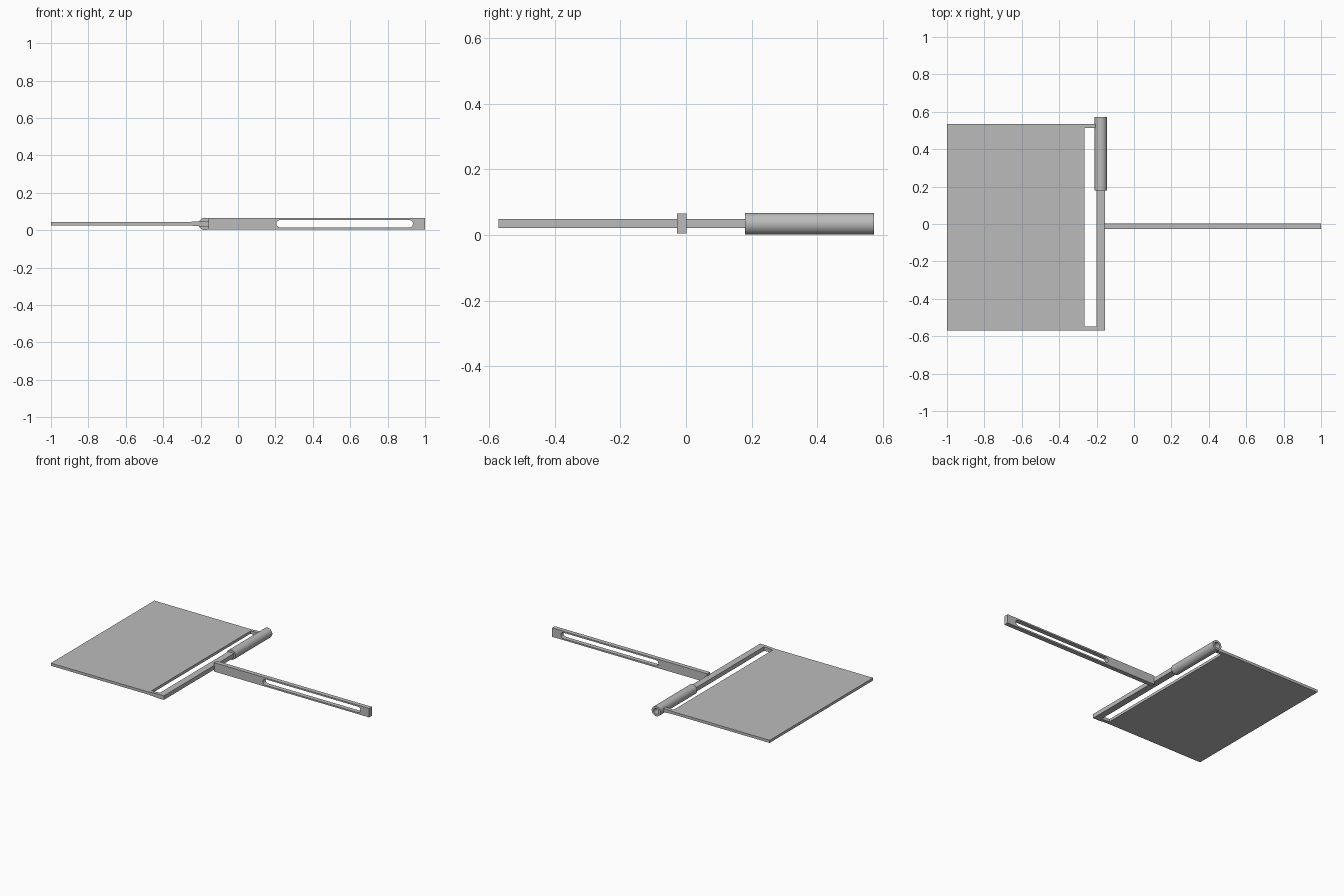
import bpy, bmesh, math
from mathutils import Matrix

cube = bpy.data.objects.get("Cube")
if cube:
    bpy.data.objects.remove(cube, do_unlink=True)

grey = bpy.data.materials.new("plain grey")
grey.use_nodes = True
grey.diffuse_color = (0.5, 0.5, 0.5, 1)
grey.node_tree.nodes["Principled BSDF"].inputs["Base Color"].default_value = (0.5, 0.5, 0.5, 1)


def finish(name, bm):
    bmesh.ops.recalc_face_normals(bm, faces=bm.faces)
    mesh = bpy.data.meshes.new(name)
    bm.to_mesh(mesh)
    bm.free()
    mesh.materials.append(grey)
    obj = bpy.data.objects.new(name, mesh)
    bpy.context.collection.objects.link(obj)
    return obj


def extrude_profile(name, profile, y0, y1):
    """Solid made from an (x, z) outline swept along y."""
    bm = bmesh.new()
    face = bm.faces.new([bm.verts.new((x, y0, z)) for x, z in profile])
    moved = bmesh.ops.extrude_face_region(bm, geom=[face])["geom"]
    bmesh.ops.translate(bm, vec=(0, y1 - y0, 0),
                        verts=[v for v in moved if isinstance(v, bmesh.types.BMVert)])
    return finish(name, bm)


def box(name, x0, x1, y0, y1, z0, z1):
    return extrude_profile(name, [(x0, z0), (x1, z0), (x1, z1), (x0, z1)], y0, y1)


def cylinder_y(name, x, z, radius, y0, y1, sides=48):
    circle = [(x + radius * math.cos(math.tau * i / sides),
               z + radius * math.sin(math.tau * i / sides)) for i in range(sides)]
    return extrude_profile(name, circle, y0, y1)


def cut(target, cutter):
    mod = target.modifiers.new("cut", "BOOLEAN")
    mod.operation = "DIFFERENCE"
    mod.solver = "EXACT"
    mod.object = cutter
    cutter.hide_render = True
    cutter.hide_set(True)


MID = 0.035  # height of the common centre plane

# Flat panel
box("panel", -1, -0.265, -0.57, 0.535, MID - 0.009, MID + 0.009)

# Tapered arms joining the panel to the hinge rod
taper = [(-0.27, MID - 0.009), (-0.2, MID - 0.014), (-0.19, MID - 0.014),
         (-0.19, MID + 0.014), (-0.2, MID + 0.014), (-0.27, MID + 0.009)]
extrude_profile("front_arm", taper, -0.57, -0.547)
extrude_profile("back_arm", taper, 0.512, 0.535)

# Hinge rod and its round sleeve with a bored end
box("hinge_rod", -0.2, -0.155, -0.57, 0.3, MID - 0.014, MID + 0.014)
sleeve = cylinder_y("sleeve", -0.177, MID - 0.001, 0.033, 0.18, 0.572)
cut(sleeve, cylinder_y("sleeve_bore_cutter", -0.177, MID - 0.001, 0.019, 0.3, 0.6))

# Long handle bar with a round-ended slot
handle = box("handle_bar", -0.16, 1, -0.028, 0.002, 0.005, 0.065)
r, ends = 0.02, []
for centre, start in ((0.915, -90), (0.225, 90)):
    for i in range(13):
        a = math.radians(start + 15 * i)
        ends.append((centre + r * math.cos(a), MID + r * math.sin(a)))
cut(handle, extrude_profile("slot_cutter", ends, -0.1, 0.1))

# Smooth the round surfaces, keep edges crisp
bpy.ops.object.select_all(action="DESELECT")
for obj in (sleeve, handle):
    obj.select_set(True)
bpy.context.view_layer.objects.active = sleeve
bpy.ops.object.shade_smooth_by_angle(angle=math.radians(30))
